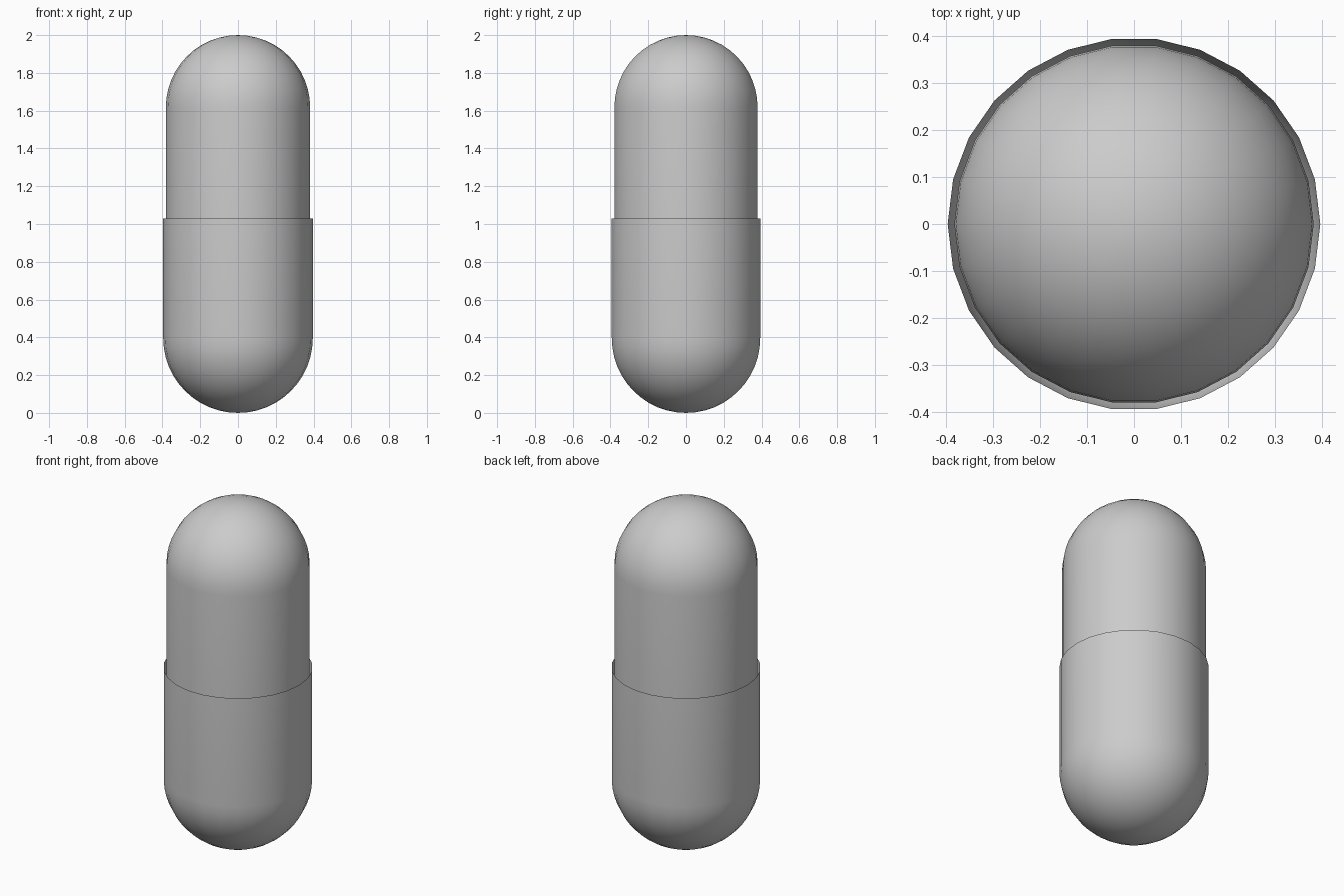
import bpy, bmesh
from math import sin, cos, pi

if "Cube" in bpy.data.objects:
    bpy.data.objects.remove(bpy.data.objects["Cube"])

SIDES = 26   # facets around the axis
RINGS = 12   # steps from pole to dome edge


def half_shell(name, radius, tip_z, rim_z):
    """Open thin shell: dome with its tip at tip_z, straight wall to rim_z."""
    direction = 1 if rim_z > tip_z else -1
    bm = bmesh.new()
    tip = bm.verts.new((0, 0, tip_z))
    # dome quarter-circle profile followed by the wall rim
    profile = [(radius * sin(a), tip_z + direction * radius * (1 - cos(a)))
               for a in (i * pi / 2 / RINGS for i in range(1, RINGS + 1))]
    profile.append((radius, rim_z))
    loops = [[bm.verts.new((r * cos(2 * pi * k / SIDES), r * sin(2 * pi * k / SIDES), z))
              for k in range(SIDES)] for r, z in profile]
    for k in range(SIDES):
        n = (k + 1) % SIDES
        faces = [[tip, loops[0][n], loops[0][k]]]
        faces += [[a[k], a[n], b[n], b[k]] for a, b in zip(loops, loops[1:])]
        for f in faces:
            # keep normals pointing outward for both orientations
            bm.faces.new(f if direction > 0 else f[::-1]).smooth = True
    mesh = bpy.data.meshes.new(name)
    bm.to_mesh(mesh)
    bm.free()
    obj = bpy.data.objects.new(name, mesh)
    bpy.context.collection.objects.link(obj)
    return obj


# wider lower half, and narrower upper half tucked into it
half_shell("capsule_lower_half", 0.396, 0.0, 1.03)
half_shell("capsule_upper_half", 0.382, 2.0, 1.0)
